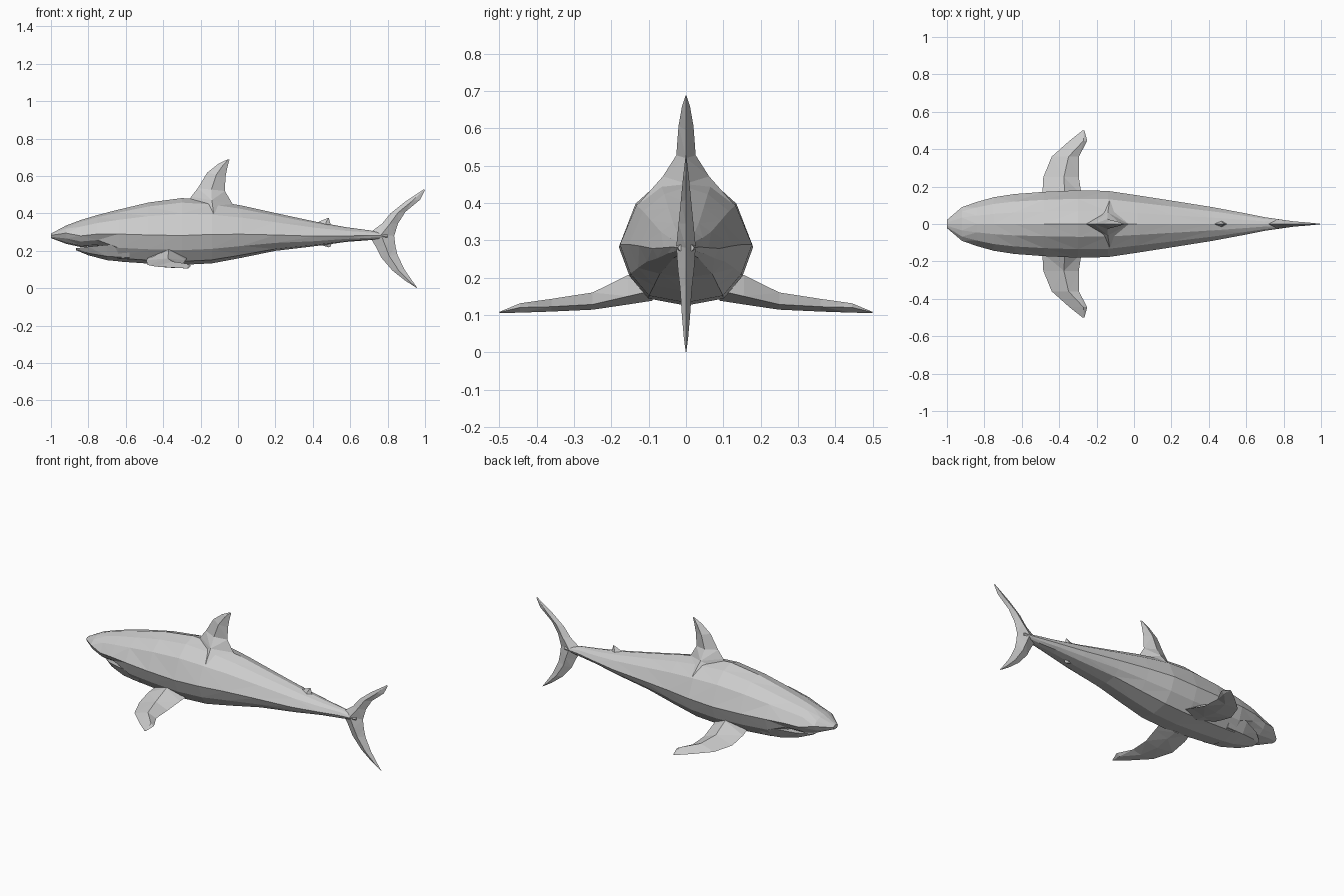
import bpy, bmesh
from mathutils import Vector


def loft(name, rings):
    """Skin a list of equal-length point rings and cap both ends."""
    bm = bmesh.new()
    rows = [[bm.verts.new(p) for p in ring] for ring in rings]
    n = len(rows[0])
    for a, b in zip(rows, rows[1:]):
        for i in range(n):
            j = (i + 1) % n
            bm.faces.new((a[i], a[j], b[j], b[i]))
    bm.faces.new(rows[0])
    bm.faces.new(rows[-1])
    bmesh.ops.remove_doubles(bm, verts=bm.verts, dist=0.0005)
    bmesh.ops.triangulate(bm, faces=[f for f in bm.faces if len(f.verts) > 3])
    bmesh.ops.recalc_face_normals(bm, faces=bm.faces)
    mesh = bpy.data.meshes.new(name)
    bm.to_mesh(mesh)
    bm.free()
    obj = bpy.data.objects.new(name, mesh)
    bpy.context.collection.objects.link(obj)
    return obj


def upright_fin(name, sections):
    """Diamond-section fin in the xz plane: (lead x, z, trail x, z, half thickness)."""
    rings = []
    for lx, lz, tx, tz, t in sections:
        lead, trail = Vector((lx, 0, lz)), Vector((tx, 0, tz))
        mid = lead.lerp(trail, 0.5)
        side = Vector((0, t, 0))
        rings.append([lead, mid + side, trail, mid - side])
    return loft(name, rings)


def mirrored(ring_half):
    """Complete a half ring that starts and ends on the centre plane."""
    return ring_half + [(x, -y, z) for x, y, z in ring_half[-2:0:-1]]


# Body: x, top z, widest z, bottom z, half width
stations = [
    (-1.00, .292, .283, .268, .022), (-.92, .335, .295, .238, .090),
    (-.84, .365, .280, .220, .118), (-.75, .392, .290, .225, .143),
    (-.64, .420, .290, .143, .160), (-.48, .458, .285, .132, .172),
    (-.30, .482, .282, .125, .180), (-.14, .470, .288, .133, .177),
    (.02, .442, .289, .163, .153), (.20, .402, .285, .200, .125),
    (.42, .355, .278, .226, .090), (.58, .326, .280, .248, .060),
    (.70, .310, .282, .257, .036), (.80, .292, .280, .268, .022),
]
body = []
for x, top, mid, bot, w in stations:
    up, down = top - mid, mid - bot
    body.append(mirrored([
        (x, 0, top), (x, w * .38, mid + up * .88), (x, w * .75, mid + up * .58),
        (x, w, mid), (x, w * .84, mid - down * .5),
        (x, w * .56, mid - down * .88), (x, 0, bot)]))
loft("body", body)

# Lower jaw: x, rim z, bottom z, half width
jaw = []
for x, rim, bot, w in [(-.865, .214, .203, .035), (-.80, .222, .176, .088),
                       (-.70, .232, .150, .128), (-.58, .235, .139, .145)]:
    jaw.append(mirrored([
        (x, 0, rim - .01), (x, w, rim), (x, w * .72, bot + (rim - bot) * .25), (x, 0, bot)]))
loft("lower_jaw", jaw)

# Main dorsal fin with flared root
upright_fin("dorsal_fin", [
    (-.29, .400, .03, .400, .125), (-.25, .490, -.03, .452, .062),
    (-.215, .535, -.07, .520, .026), (-.165, .618, -.067, .595, .020),
    (-.105, .665, -.056, .650, .011), (-.06, .687, -.045, .688, .001)])

# Small rear fins
upright_fin("rear_dorsal_fin", [
    (.41, .345, .53, .322, .020), (.445, .361, .495, .342, .010),
    (.482, .377, .486, .374, .001)])
upright_fin("anal_fin", [
    (.40, .242, .53, .252, .020), (.44, .232, .50, .240, .010),
    (.485, .219, .495, .222, .001)])

# Crescent tail, swept from upper tip to lower tip
upright_fin("tail_fin", [
    (.995, .530, 1.0, .525, .001), (.89, .460, .975, .475, .008),
    (.815, .400, .895, .408, .014), (.77, .345, .855, .345, .020),
    (.695, .290, .835, .280, .026), (.735, .225, .842, .225, .022),
    (.765, .165, .852, .180, .016), (.825, .095, .890, .100, .011),
    (.895, .040, .930, .042, .006), (.953, .003, .960, .000, .001)])

# Pectoral fins: y, lead x, ridge x, trail x, lead z, ridge z, trail z, belly z
pectoral = [
    (.09, -.48, -.37, -.27, .165, .225, .165, .138),
    (.155, -.49, -.37, -.28, .150, .207, .150, .128),
    (.25, -.485, -.375, -.295, .125, .160, .128, .114),
    (.36, -.44, -.35, -.295, .116, .143, .122, .109),
    (.445, -.345, -.27, -.25, .110, .131, .120, .106),
    (.50, -.275, -.27, -.265, .106, .108, .107, .105)]
for side, label in ((1, "left"), (-1, "right")):
    loft(f"pectoral_fin_{label}", [
        [(lx, side * y, lz), (rx, side * y, rz), (tx, side * y, tz), (rx, side * y, bz)]
        for y, lx, rx, tx, lz, rz, tz, bz in pectoral])
